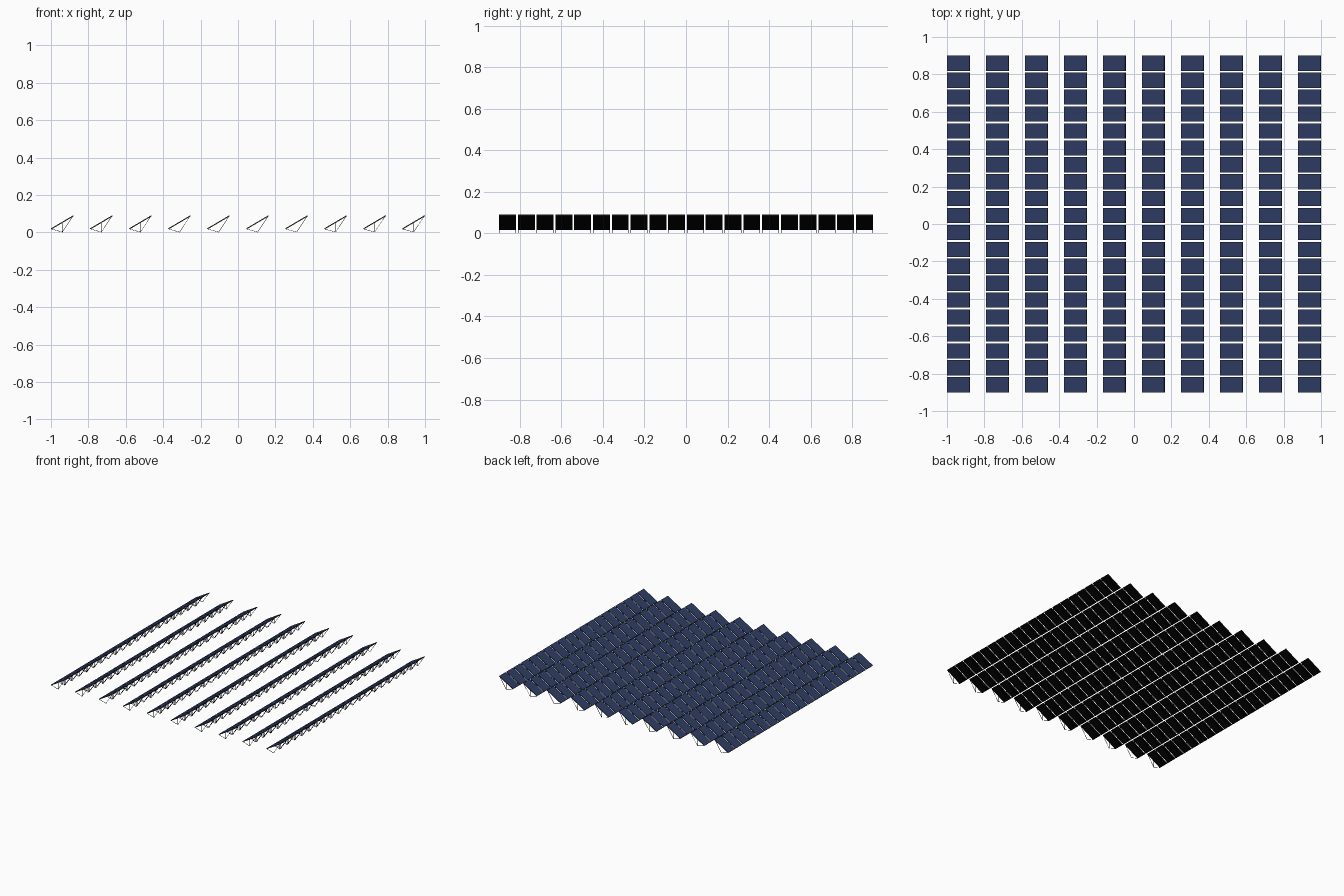
import bpy, bmesh, math
from mathutils import Vector, Matrix

if "Cube" in bpy.data.objects:
    bpy.data.objects.remove(bpy.data.objects["Cube"])

COLS, ROWS = 10, 20
WIDTH, PANEL_L = 0.122, 0.0815          # horizontal depth of a panel, length along y
PITCH_X = (2 - WIDTH) / (COLS - 1)
PITCH_Y = (1.8 - PANEL_L) / (ROWS - 1)
X0, Y0 = -1 + WIDTH / 2, -0.9 + PANEL_L / 2
TILT = math.atan2(0.070, 0.119)
SLOPE = WIDTH / math.cos(TILT) - 0.003
MID_Z = 0.054


def material(name, rgb):
    m = bpy.data.materials.new(name)
    m.diffuse_color = (*rgb, 1)
    m.use_nodes = True
    m.node_tree.nodes["Principled BSDF"].inputs["Base Color"].default_value = m.diffuse_color
    return m


BLUE = material("panel blue", (0.028, 0.046, 0.132))
GREY = material("frame dark grey", (0.05, 0.05, 0.05))
BLACK = material("backing black", (0.0008, 0.0008, 0.0008))


def box(bm, size, matrix):
    bmesh.ops.create_cube(bm, size=1, matrix=matrix @ Matrix.Diagonal((*size, 1)))


def strut(bm, a, b, t=0.0025):
    a, b = Vector(a), Vector(b)
    rot = (b - a).to_track_quat('Z', 'Y').to_matrix().to_4x4()
    box(bm, (t, t, (b - a).length), Matrix.Translation((a + b) / 2) @ rot)


def field(name, bm, mat):
    """One unit repeated over the whole field."""
    me = bpy.data.meshes.new(name)
    bm.to_mesh(me)
    bm.free()
    me.materials.append(mat)
    ob = bpy.data.objects.new(name, me)
    ob.location = (X0, Y0, 0)
    bpy.context.collection.objects.link(ob)
    for count, off in ((ROWS, (0, PITCH_Y, 0)), (COLS, (PITCH_X, 0, 0))):
        mod = ob.modifiers.new("repeat", 'ARRAY')
        mod.count = count
        mod.use_relative_offset = False
        mod.use_constant_offset = True
        mod.constant_offset_displace = off


tilted = Matrix.Translation((0, 0, MID_Z)) @ Matrix.Rotation(-TILT, 4, 'Y')

# Panel rim
bm = bmesh.new()
box(bm, (SLOPE, PANEL_L, 0.005), tilted)
field("panel_frame", bm, GREY)

# Blue glass plate
bm = bmesh.new()
box(bm, (SLOPE - 0.002, PANEL_L - 0.002, 0.001), tilted @ Matrix.Translation((0, 0, 0.0024)))
field("panel_glass", bm, BLUE)

# Black backing sheet
bm = bmesh.new()
box(bm, (SLOPE - 0.003, PANEL_L - 0.003, 0.001), tilted @ Matrix.Translation((0, 0, -0.0024)))
field("panel_back", bm, BLACK)

# Triangular stand at each end of the panel
bm = bmesh.new()
y = PANEL_L / 2 - 0.0015
low, foot, top, mid = (-0.057, 0.018), (0.0, 0.0015), (0.054, 0.083), (0.0, 0.052)
for s in (-y, y):
    for p, q in ((low, foot), (foot, top), (foot, mid)):
        strut(bm, (p[0], s, p[1]), (q[0], s, q[1]), 0.002)
field("stand", bm, BLACK)
